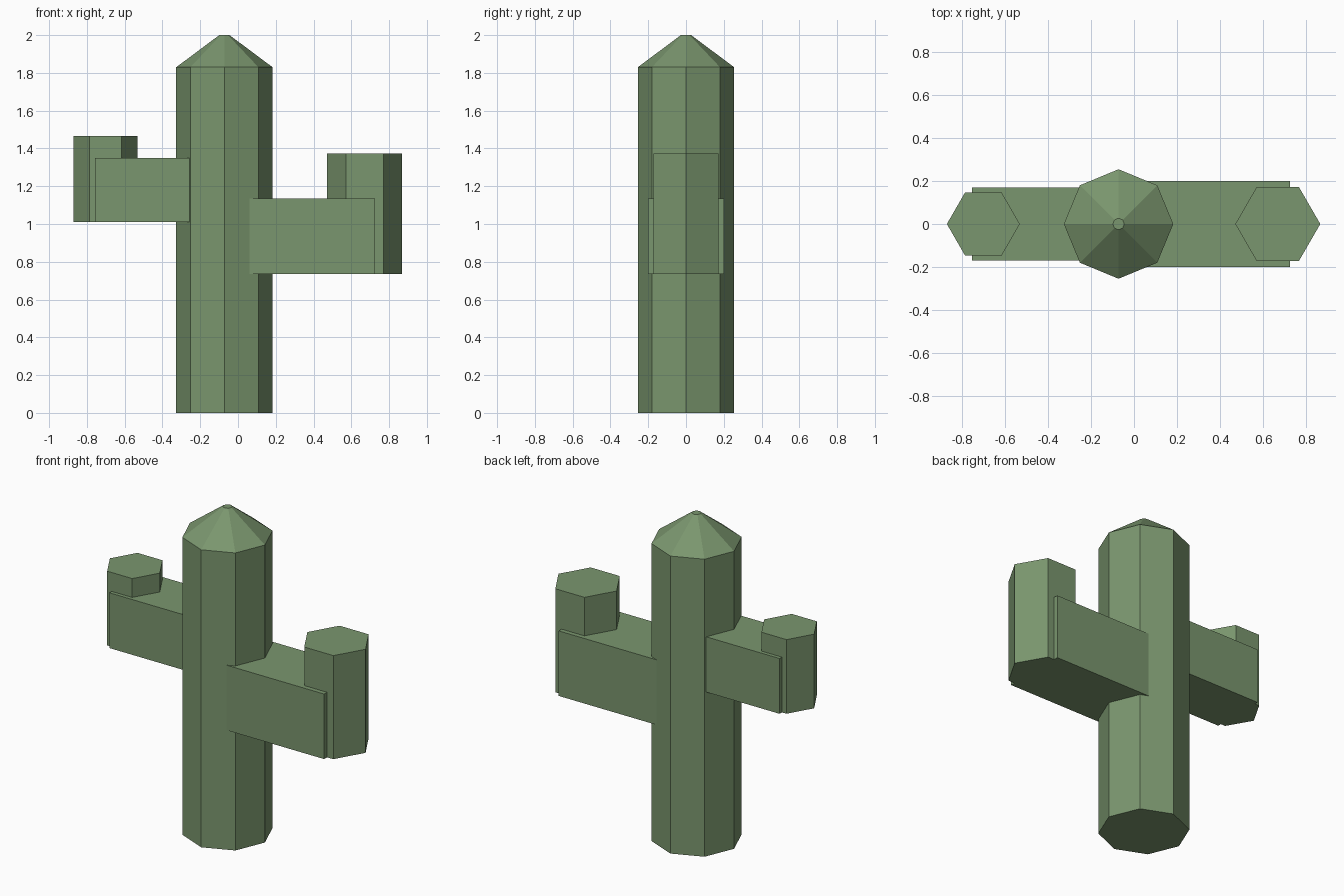
import bpy
import math

cube = bpy.data.objects.get("Cube")
if cube:
    bpy.data.objects.remove(cube, do_unlink=True)

green = bpy.data.materials.new("cactus green")
green.use_nodes = True
color = (0.195, 0.305, 0.156, 1)
green.diffuse_color = color
green.node_tree.nodes["Principled BSDF"].inputs["Base Color"].default_value = color

TRUNK_X = -0.072
TRUNK_R = 0.255


def finish(name):
    obj = bpy.context.object
    obj.name = name
    obj.data.materials.append(green)
    return obj


def prism(name, sides, x, low, high, r_low, r_high):
    """Upright prism or frustum with a corner pointing along +x."""
    bpy.ops.mesh.primitive_cone_add(
        vertices=sides, radius1=r_low, radius2=r_high, depth=high - low,
        location=(x, 0, (low + high) / 2),
        rotation=(0, 0, math.pi / 2))
    return finish(name)


def branch(name, x_end, half_width, low, high):
    """Square beam running from the trunk's core out to x_end."""
    bpy.ops.mesh.primitive_cube_add(
        size=1, location=((TRUNK_X + x_end) / 2, 0, (low + high) / 2))
    obj = finish(name)
    obj.scale = (abs(x_end - TRUNK_X), 2 * half_width, high - low)


# Trunk and its pointed cap
prism("trunk", 8, TRUNK_X, 0, 1.83, TRUNK_R, TRUNK_R)
prism("trunk_cap", 8, TRUNK_X, 1.83, 2.0, TRUNK_R, 0.027)

# Arms: a square beam with an upright six-sided tip
branch("left_arm", 0.726, 0.2, 0.735, 1.135)
prism("left_arm_tip", 6, 0.67, 0.735, 1.372, 0.198, 0.198)
branch("right_arm", -0.756, 0.17, 1.01, 1.35)
prism("right_arm_tip", 6, -0.702, 1.01, 1.466, 0.17, 0.17)
